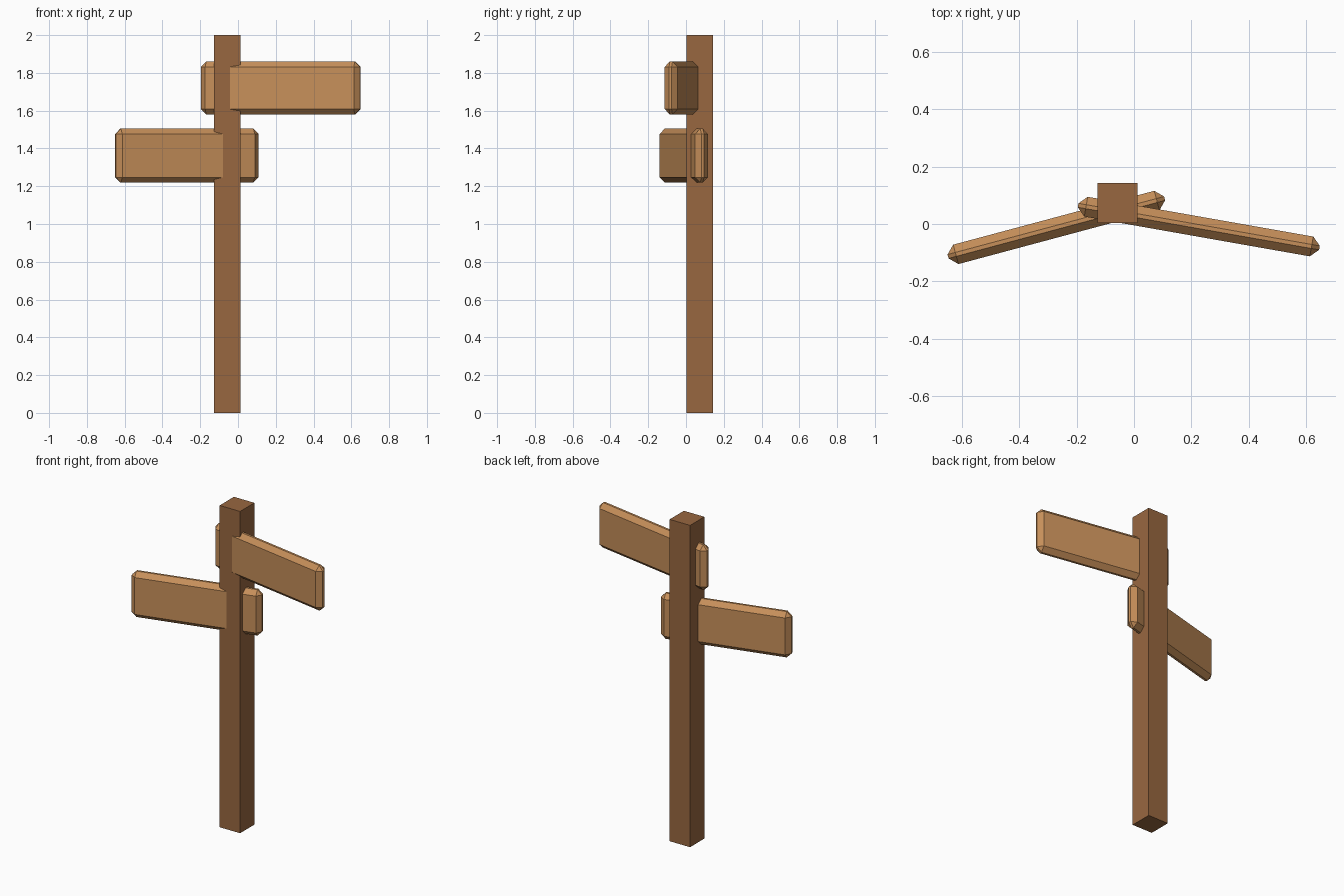
import bpy, bmesh
from math import radians
from mathutils import Matrix

default = bpy.data.objects.get("Cube")
if default:
    bpy.data.objects.remove(default, do_unlink=True)


def make_material(name, rgb):
    mat = bpy.data.materials.new(name)
    mat.use_nodes = True
    color = (*rgb, 1.0)
    mat.diffuse_color = color
    mat.node_tree.nodes["Principled BSDF"].inputs["Base Color"].default_value = color
    return mat


def make_box(name, size, center, mat, turn=0, chamfer=0):
    """Flat-shaded box with applied size, turned about z, optionally chamfered."""
    bm = bmesh.new()
    bmesh.ops.create_cube(bm, size=1, matrix=Matrix.Diagonal((*size, 1)))
    if chamfer:
        bmesh.ops.bevel(bm, geom=bm.edges[:], offset=chamfer,
                        offset_type='OFFSET', segments=1, affect='EDGES')
    mesh = bpy.data.meshes.new(name)
    bm.to_mesh(mesh)
    bm.free()
    mesh.materials.append(mat)
    obj = bpy.data.objects.new(name, mesh)
    obj.location = center
    obj.rotation_euler.z = radians(turn)
    bpy.context.collection.objects.link(obj)
    return obj


dark_wood = make_material("dark_wood", (0.314, 0.136, 0.051))
light_wood = make_material("light_wood", (0.565, 0.275, 0.102))

# Upright post
make_box("post", (0.14, 0.14, 2.0), (-0.058, 0.073, 1.0), dark_wood)

# Two chamfered boards pointing opposite ways, each swung towards the front
make_box("upper_board", (0.855, 0.07, 0.28), (0.226, -0.009, 1.72),
         light_wood, turn=-10, chamfer=0.028)
make_box("lower_board", (0.782, 0.07, 0.285), (-0.271, -0.012, 1.362),
         light_wood, turn=15, chamfer=0.028)
